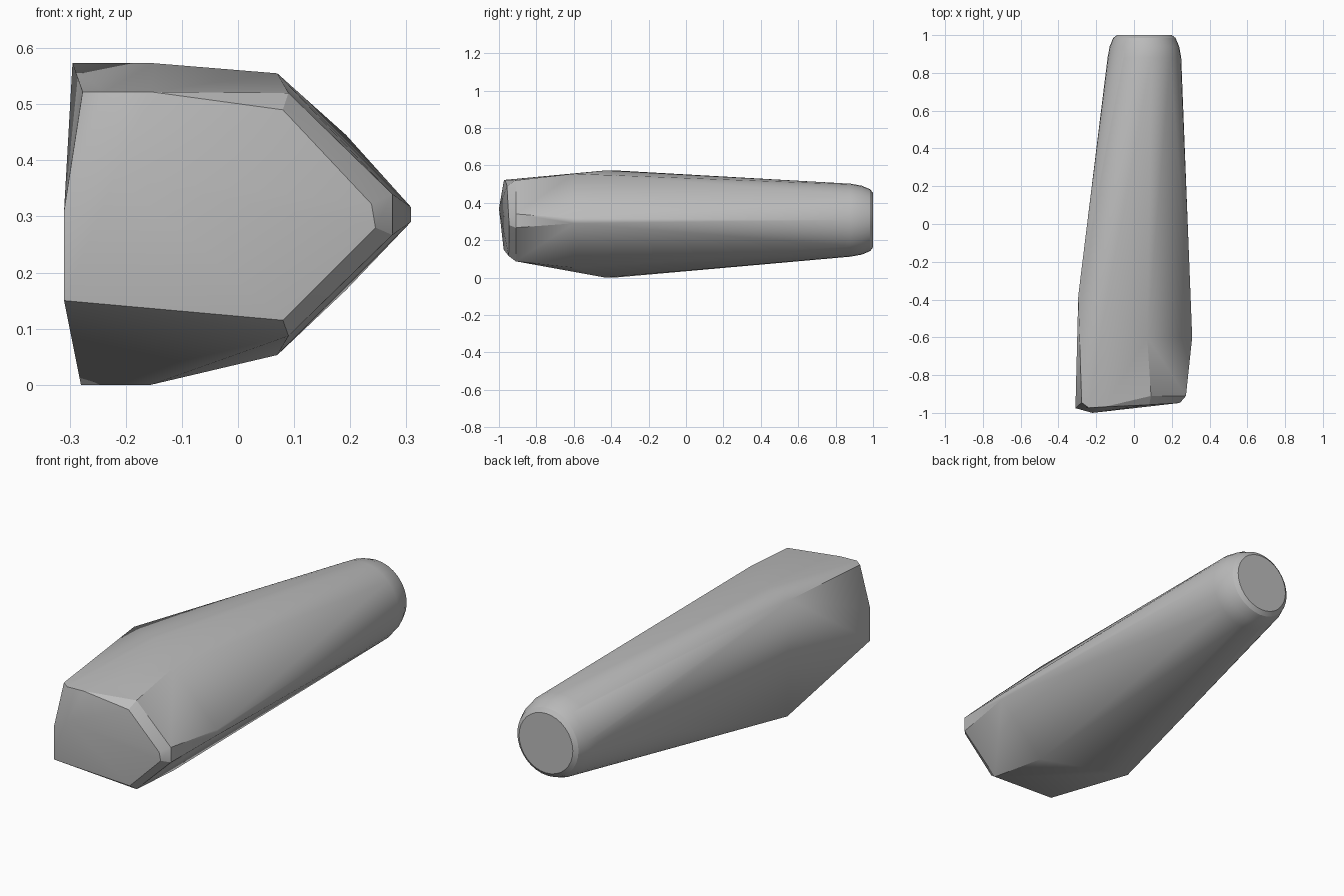
import bpy, bmesh, math

cube = bpy.data.objects.get("Cube")
if cube:
    bpy.data.objects.remove(cube, do_unlink=True)

# One plain grey for the whole handle
grey = bpy.data.materials.new("plain_grey")
grey.use_nodes = True
colour = (0.5, 0.5, 0.5, 1)
grey.diffuse_color = colour
grey.node_tree.nodes["Principled BSDF"].inputs["Base Color"].default_value = colour

CENTRE_X, CENTRE_Z = 0.055, 0.307


def ring(y, radius, count=32):
    """Points of a round section of the rear end."""
    angles = [2 * math.pi * i / count for i in range(count)]
    return [(CENTRE_X + radius * math.cos(a), y, CENTRE_Z + radius * math.sin(a))
            for a in angles]


# Rounded rear end: shoulder, rim and end disc
points = ring(0.88, 0.195) + ring(0.94, 0.184) + ring(0.985, 0.165) + ring(1.0, 0.145)

# Widest faceted section, with the narrow keel at the side
points += [(-0.295, -0.38, 0.573), (-0.15, -0.43, 0.573), (0.07, -0.6, 0.555),
           (0.308, -0.6, 0.317), (0.308, -0.6, 0.29),
           (0.07, -0.6, 0.053), (-0.155, -0.43, 0.0), (-0.28, -0.38, 0.0)]

# Outer edge of the front chamfer
points += [(0.09, -0.91, 0.52), (0.275, -0.91, 0.34),
           (0.275, -0.91, 0.267), (0.09, -0.91, 0.087)]

# Inner edge of the front chamfer and the slightly bulged front face
points += [(-0.277, -0.945, 0.522), (-0.24, -0.973, 0.522), (-0.155, -0.968, 0.522),
           (0.08, -0.957, 0.49), (0.238, -0.948, 0.322), (0.245, -0.945, 0.28),
           (0.08, -0.948, 0.115), (-0.31, -0.975, 0.15), (-0.31, -0.975, 0.31),
           (-0.22, -1.0, 0.37)]

# Skin the sections with one convex shell
bm = bmesh.new()
for p in points:
    bm.verts.new(p)
hull = bmesh.ops.convex_hull(bm, input=bm.verts)
unused = {g for g in hull["geom_interior"] + hull["geom_unused"]
          if isinstance(g, bmesh.types.BMVert)}
bmesh.ops.delete(bm, geom=list(unused), context="VERTS")
bmesh.ops.dissolve_limit(bm, angle_limit=math.radians(1), verts=bm.verts, edges=bm.edges)
bmesh.ops.recalc_face_normals(bm, faces=bm.faces)

mesh = bpy.data.meshes.new("tapered_handle")
bm.to_mesh(mesh)
bm.free()
mesh.materials.append(grey)
handle = bpy.data.objects.new("tapered_handle", mesh)
bpy.context.collection.objects.link(handle)

# Smooth the round rear while keeping the cut edges crisp
bpy.ops.object.select_all(action="DESELECT")
handle.select_set(True)
bpy.context.view_layer.objects.active = handle
bpy.ops.object.shade_smooth_by_angle(angle=math.radians(25))
